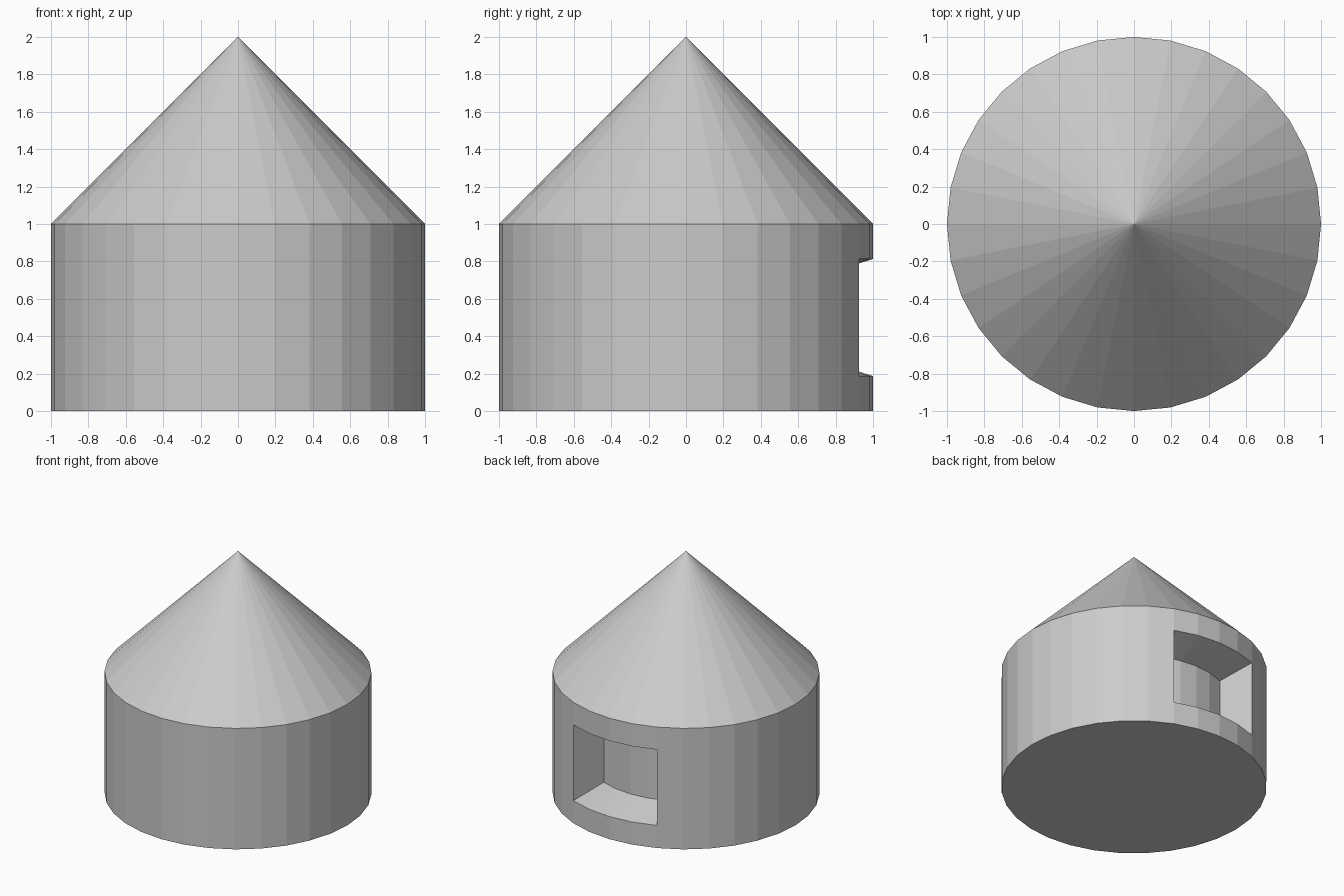
import bpy, bmesh
from mathutils import Matrix, Vector

if "Cube" in bpy.data.objects:
    bpy.data.objects.remove(bpy.data.objects["Cube"])

SIDES = 32
WIN_LOW, WIN_HIGH = 0.187, 0.813   # window opening heights
DEPTH_SCALE = 0.73                 # recess shrinks toward the body centre


def finish(bm, name):
    bmesh.ops.recalc_face_normals(bm, faces=bm.faces)
    mesh = bpy.data.meshes.new(name)
    bm.to_mesh(mesh)
    bm.free()
    obj = bpy.data.objects.new(name, mesh)
    bpy.context.collection.objects.link(obj)
    return obj


def is_back(face):
    c = face.calc_center_median()
    return c.y > 0.8 and abs(c.x) < 0.38 and abs(face.normal.z) < 0.5


# Round wall with a floor, open under the roof
bm = bmesh.new()
bmesh.ops.create_cone(bm, cap_ends=True, segments=SIDES, radius1=1, radius2=1,
                      depth=1, matrix=Matrix.Translation((0, 0, 0.5)))
bm.normal_update()
bmesh.ops.delete(bm, geom=[f for f in bm.faces if f.normal.z > 0.5],
                 context='FACES_ONLY')

# Window recess: cut the four back panels, then push the middle inward
for z in (WIN_LOW, WIN_HIGH):
    faces = [f for f in bm.faces if is_back(f)]
    edges = {e for f in faces for e in f.edges}
    verts = {v for f in faces for v in f.verts}
    bmesh.ops.bisect_plane(bm, geom=faces + list(edges) + list(verts),
                           plane_co=(0, 0, z), plane_no=(0, 0, 1))
    bm.normal_update()
window = [f for f in bm.faces if is_back(f)
          and WIN_LOW < f.calc_center_median().z < WIN_HIGH
          and all(WIN_LOW - 0.01 < v.co.z < WIN_HIGH + 0.01 for v in f.verts)]
bmesh.ops.inset_region(bm, faces=window, thickness=0.0)
centre = Vector((0, 0, 0.5))
for v in {v for f in window for v in f.verts}:
    v.co = centre + (v.co - centre) * DEPTH_SCALE
finish(bm, "wall")

# Conical roof, open below where it meets the wall
bm = bmesh.new()
bmesh.ops.create_cone(bm, cap_ends=False, segments=SIDES, radius1=1, radius2=0,
                      depth=1, matrix=Matrix.Translation((0, 0, 1.5)))
bmesh.ops.remove_doubles(bm, verts=bm.verts, dist=1e-4)
finish(bm, "roof")
